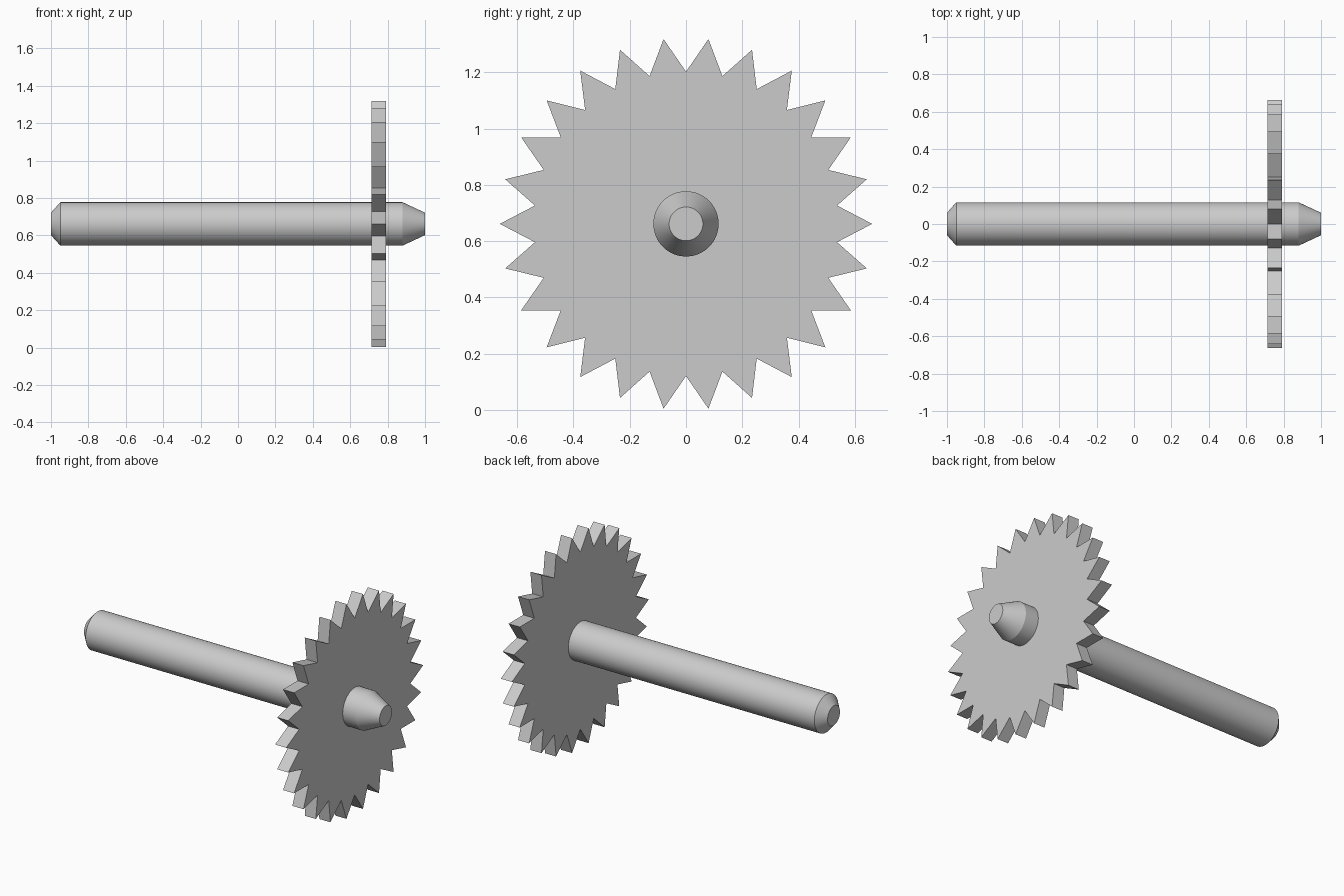
import bpy, bmesh, math

if "Cube" in bpy.data.objects:
    bpy.data.objects.remove(bpy.data.objects["Cube"])

CZ = 0.661          # axle height
TEETH = 26


def loft(name, rings):
    """Closed solid along x from equally sized rings of points."""
    bm = bmesh.new()
    loops = [[bm.verts.new(p) for p in ring] for ring in rings]
    n = len(loops[0])
    for a, b in zip(loops, loops[1:]):
        for i in range(n):
            j = (i + 1) % n
            bm.faces.new((a[i], a[j], b[j], b[i]))
    bm.faces.new(loops[0][::-1])
    bm.faces.new(loops[-1])
    bmesh.ops.recalc_face_normals(bm, faces=bm.faces)
    mesh = bpy.data.meshes.new(name)
    bm.to_mesh(mesh)
    bm.free()
    obj = bpy.data.objects.new(name, mesh)
    obj.location.z = CZ
    bpy.context.collection.objects.link(obj)
    return obj


def ring(x, radii, n):
    """Ring of n points at x, cycling through the given radii."""
    pts = []
    for i in range(n):
        a = 2 * math.pi * i / n
        r = radii[i % len(radii)]
        pts.append((x, r * math.cos(a), r * math.sin(a)))
    return pts


# Shaft with a short chamfer at one end and a long taper at the other
profile = [(-1.0, 0.06), (-0.95, 0.116), (0.88, 0.116), (1.0, 0.06)]
shaft = loft("shaft", [ring(x, [r], 64) for x, r in profile])

# Toothed disc: alternating tip and root radii
loft("toothed_wheel", [ring(x, [0.662, 0.541], TEETH * 2) for x in (0.715, 0.79)])

# Smooth only the round shaft
bpy.ops.object.select_all(action='DESELECT')
shaft.select_set(True)
bpy.context.view_layer.objects.active = shaft
bpy.ops.object.shade_smooth_by_angle(angle=math.radians(20))
